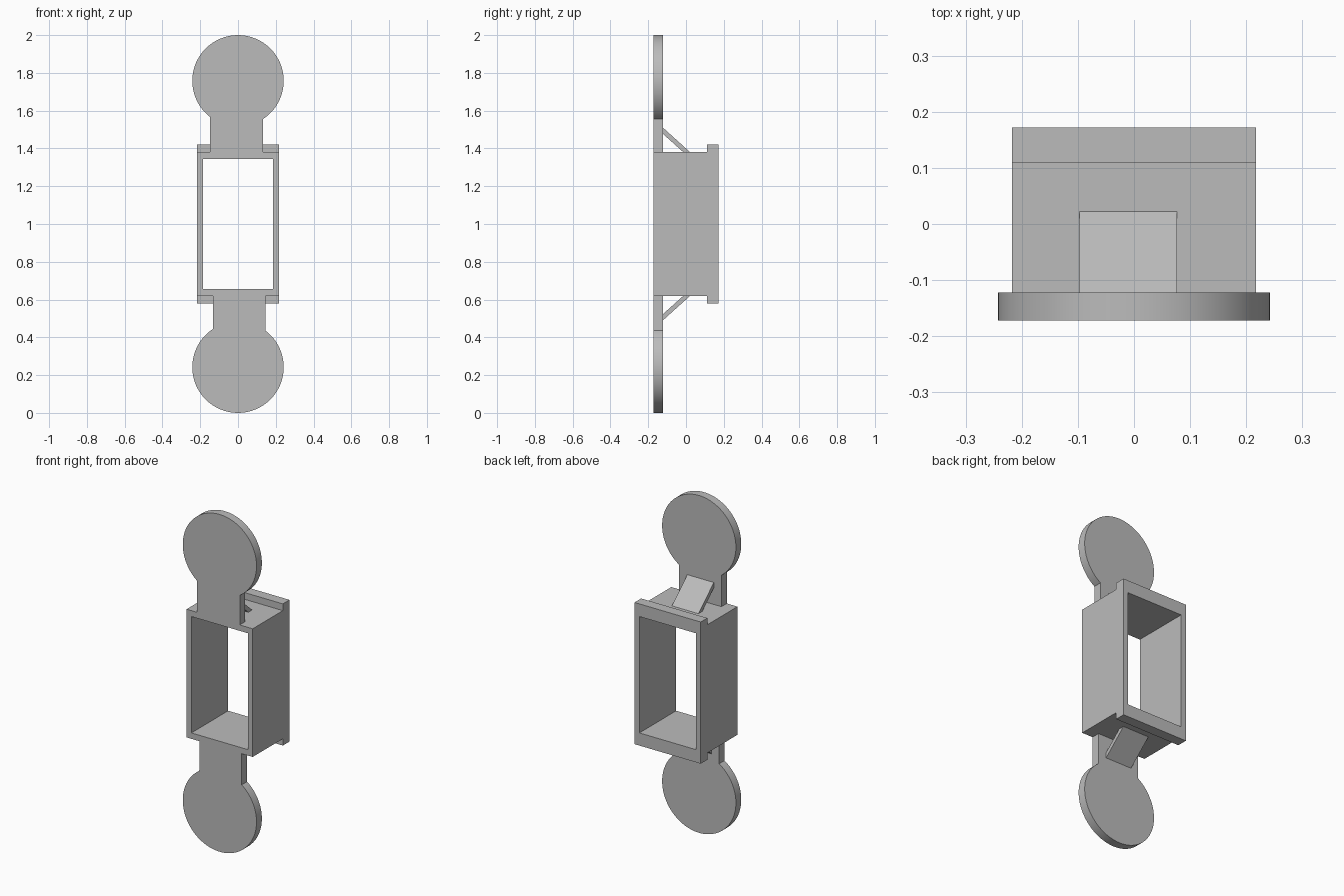
import bpy
import bmesh
import math
from mathutils import Vector

cube = bpy.data.objects.get("Cube")
if cube:
    bpy.data.objects.remove(cube, do_unlink=True)

grey = bpy.data.materials.new("plain grey")
grey.use_nodes = True
colour = (0.5, 0.5, 0.5, 1)
grey.diffuse_color = colour
grey.node_tree.nodes["Principled BSDF"].inputs["Base Color"].default_value = colour


def prism(name, points, depth):
    """Extrude a closed profile of 3D points along the depth vector."""
    bm = bmesh.new()
    face = bm.faces.new([bm.verts.new(p) for p in points])
    result = bmesh.ops.extrude_face_region(bm, geom=[face])
    moved = [v for v in result["geom"] if isinstance(v, bmesh.types.BMVert)]
    bmesh.ops.translate(bm, verts=moved, vec=Vector(depth))
    bmesh.ops.recalc_face_normals(bm, faces=bm.faces)
    mesh = bpy.data.meshes.new(name)
    bm.to_mesh(mesh)
    bm.free()
    mesh.materials.append(grey)
    obj = bpy.data.objects.new(name, mesh)
    bpy.context.collection.objects.link(obj)
    return obj


def activate(obj):
    bpy.ops.object.select_all(action="DESELECT")
    obj.select_set(True)
    bpy.context.view_layer.objects.active = obj


HALF, FRONT, BACK, PLATE = 0.217, -0.172, 0.172, 0.05
MID = 1.0

# Rectangular sleeve with a raised lip round the back, top and bottom
upper = [(FRONT, 0.38), (0.11, 0.38), (0.11, 0.42), (BACK, 0.42)]
outline = upper + [(y, -z) for y, z in reversed(upper)]
sleeve = prism("sleeve", [(-HALF, y, MID + z) for y, z in outline], (2 * HALF, 0, 0))

# Opening running through the sleeve
opening = [(sx * 0.185, -0.3, MID + sz * 0.345)
           for sx, sz in ((-1, -1), (1, -1), (1, 1), (-1, 1))]
cutter = prism("opening_cutter", opening, (0, 0.6, 0))
cutter.hide_render = True
cut = sleeve.modifiers.new("opening", "BOOLEAN")
cut.operation = "DIFFERENCE"
cut.solver = "EXACT"
cut.object = cutter
activate(sleeve)
bpy.ops.object.modifier_apply(modifier="opening")
bpy.data.objects.remove(cutter, do_unlink=True)


def paddle(name, side, left, right):
    """Round disc and its neck as a single flat plate."""
    radius, centre = 0.242, 0.758
    start = -math.pi / 2 + math.asin(right / radius)
    end = 1.5 * math.pi + math.asin(left / radius)
    steps = 72
    points = [(left, 0.38), (right, 0.38)]
    for i in range(steps + 1):
        a = start + (end - start) * i / steps
        points.append((radius * math.cos(a), centre + radius * math.sin(a)))
    obj = prism(name, [(x, FRONT, MID + side * z) for x, z in points], (0, PLATE, 0))
    activate(obj)
    bpy.ops.object.shade_smooth_by_angle(angle=math.radians(30))


def brace(name, side, centre):
    """Slanted strut between the neck and the sleeve."""
    profile = [(-0.122, 0.51), (0.022, 0.38), (-0.014, 0.38), (-0.122, 0.477)]
    prism(name, [(centre - 0.087, y, MID + side * z) for y, z in profile],
          (0.174, 0, 0))


paddle("upper_paddle", 1, -0.147, 0.132)
paddle("lower_paddle", -1, -0.132, 0.145)
brace("upper_brace", 1, -0.01)
brace("lower_brace", -1, 0.005)
